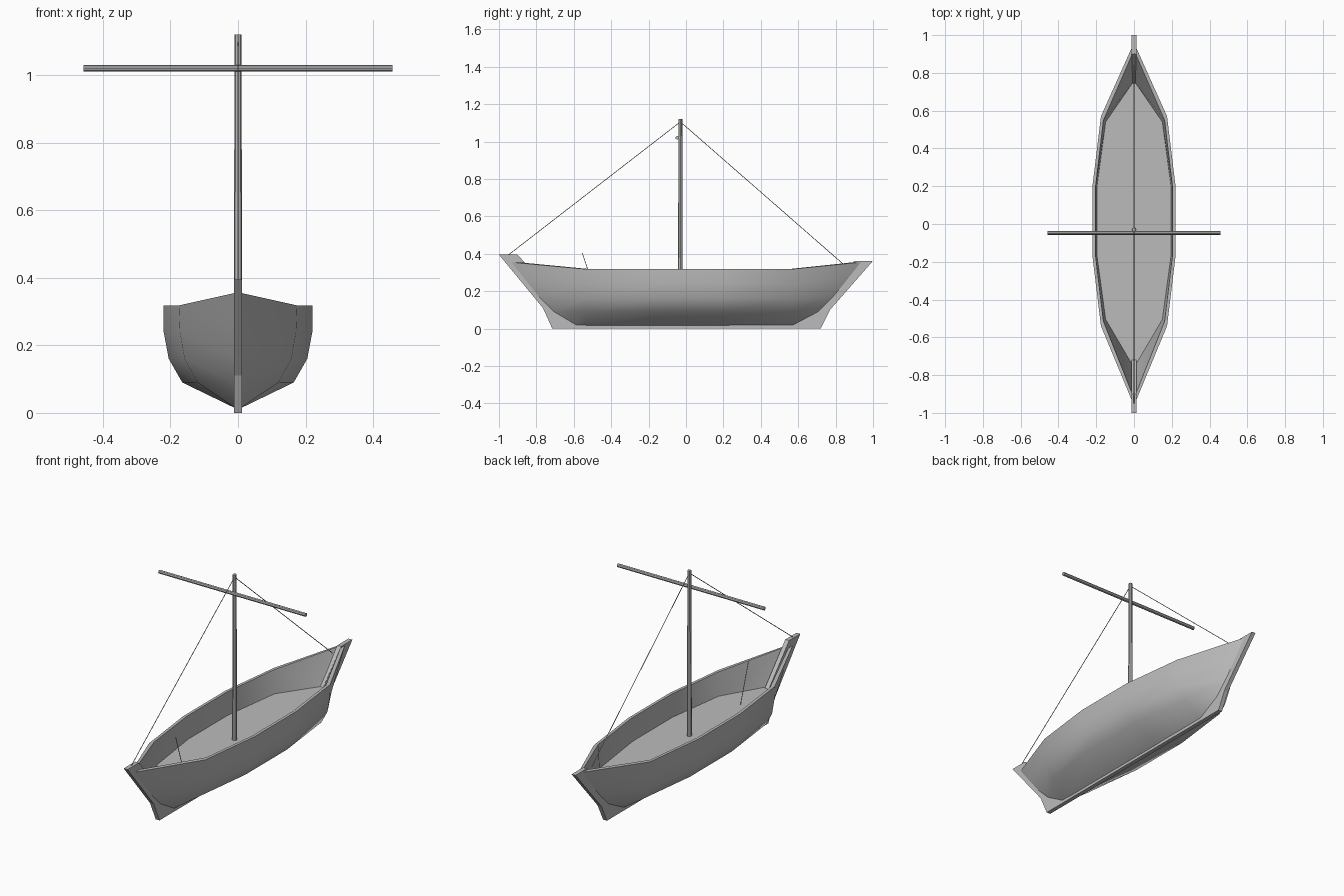
import bpy, bmesh, math
from mathutils import Vector

if "Cube" in bpy.data.objects:
    bpy.data.objects.remove(bpy.data.objects["Cube"])

wood = bpy.data.materials.new("grey_wood")
wood.use_nodes = True
GREY = (0.5, 0.5, 0.5, 1)
wood.diffuse_color = GREY
wood.node_tree.nodes["Principled BSDF"].inputs["Base Color"].default_value = GREY

DECK = 0.19


def finish(name, bm, angle=None):
    bmesh.ops.remove_doubles(bm, verts=bm.verts, dist=0.0005)
    bmesh.ops.recalc_face_normals(bm, faces=bm.faces)
    me = bpy.data.meshes.new(name)
    bm.to_mesh(me)
    bm.free()
    me.materials.append(wood)
    ob = bpy.data.objects.new(name, me)
    bpy.context.collection.objects.link(ob)
    if angle:
        bpy.ops.object.select_all(action='DESELECT')
        ob.select_set(True)
        bpy.context.view_layer.objects.active = ob
        bpy.ops.object.shade_smooth_by_angle(angle=math.radians(angle))
    return ob


def loft(name, stations, angle):
    """Skin half sections from bow to stern, on both sides."""
    bm = bmesh.new()
    for side in (1, -1):
        rows = [[bm.verts.new((side * x, y, z)) for x, y, z in s] for s in stations]
        for a, b in zip(rows, rows[1:]):
            for i in range(len(a) - 1):
                bm.faces.new((a[i], a[i + 1], b[i + 1], b[i]))
    return finish(name, bm, angle)


def pole(name, start, end, r1, r2, sides):
    a, b = Vector(start), Vector(end)
    bm = bmesh.new()
    bmesh.ops.create_cone(bm, cap_ends=True, segments=sides, radius1=r1,
                          radius2=r2, depth=(b - a).length)
    turn = (b - a).to_track_quat('Z', 'Y').to_matrix()
    bmesh.ops.rotate(bm, verts=bm.verts, matrix=turn)
    bmesh.ops.translate(bm, verts=bm.verts, vec=(a + b) / 2)
    return finish(name, bm, 40 if sides > 6 else None)


# Hull planking
LEVELS = (0.01, 0.09, 0.16, 0.24, 0.318)
MID = (0, 0.165, 0.205, 0.22, 0.22)
QUARTER = (0, 0.12, 0.158, 0.172, 0.175)
END_Y = (0.59, 0.71, 0.79, 0.865, 0.94)
END_Z = (0.01, 0.09, 0.17, 0.26, 0.355)


def section(widths, y):
    return [(w, y, z) for w, z in zip(widths, LEVELS)]


def end_section(sign):
    return [(0.009 if i else 0, sign * y, z) for i, (y, z) in enumerate(zip(END_Y, END_Z))]


loft("hull", [end_section(-1), section(QUARTER, -0.54), section(MID, -0.17),
              section(MID, 0.2), section(QUARTER, 0.57), end_section(1)], 40)


# Rail, inner walls and deck
def inside(outer_w, y, rim_w, rim_y, floor_w, floor_y, z):
    return [(outer_w, y, z), (rim_w, rim_y, z), (floor_w, floor_y, DECK), (0, floor_y, DECK)]


loft("inner_walls_and_deck", [
    inside(0.009, -0.94, 0.009, -0.9, 0.009, -0.745, 0.355),
    inside(0.175, -0.54, 0.162, -0.515, 0.15, -0.505, 0.318),
    inside(0.22, -0.17, 0.204, -0.165, 0.197, -0.16, 0.318),
    inside(0.22, 0.2, 0.204, 0.195, 0.197, 0.19, 0.318),
    inside(0.175, 0.57, 0.162, 0.55, 0.15, 0.54, 0.318),
    inside(0.009, 0.94, 0.009, 0.9, 0.009, 0.745, 0.355)], 25)

# Keel with stem and stern posts
profile = [(-1, 0.395), (-0.765, 0.11), (-0.715, 0), (0.72, 0), (0.77, 0.1),
           (1, 0.362), (0.9, 0.362), (0.74, 0.18), (0.56, 0.02),
           (-0.56, 0.02), (-0.71, 0.18), (-0.9, 0.395)]
bm = bmesh.new()
face = bm.faces.new([bm.verts.new((-0.012, y, z)) for y, z in profile])
new = bmesh.ops.extrude_face_region(bm, geom=[face], use_keep_orig=True)["geom"]
bmesh.ops.translate(bm, vec=(0.024, 0, 0),
                    verts=[v for v in new if isinstance(v, bmesh.types.BMVert)])
finish("keel_and_posts", bm)

# Mast, yard and rigging
MAST_Y = -0.03
pole("mast", (0, MAST_Y, DECK), (0, MAST_Y, 1.12), 0.013, 0.01, 8)
pole("yard", (-0.457, -0.047, 1.02), (0.457, -0.047, 1.02), 0.01, 0.01, 8)
pole("fore_stay", (0, MAST_Y, 1.105), (0, -0.95, 0.393), 0.002, 0.002, 5)
pole("back_stay", (0, MAST_Y, 1.105), (0, 0.84, 0.345), 0.002, 0.002, 5)
pole("thin_stick", (0, -0.485, DECK), (0, -0.555, 0.405), 0.002, 0.002, 5)
